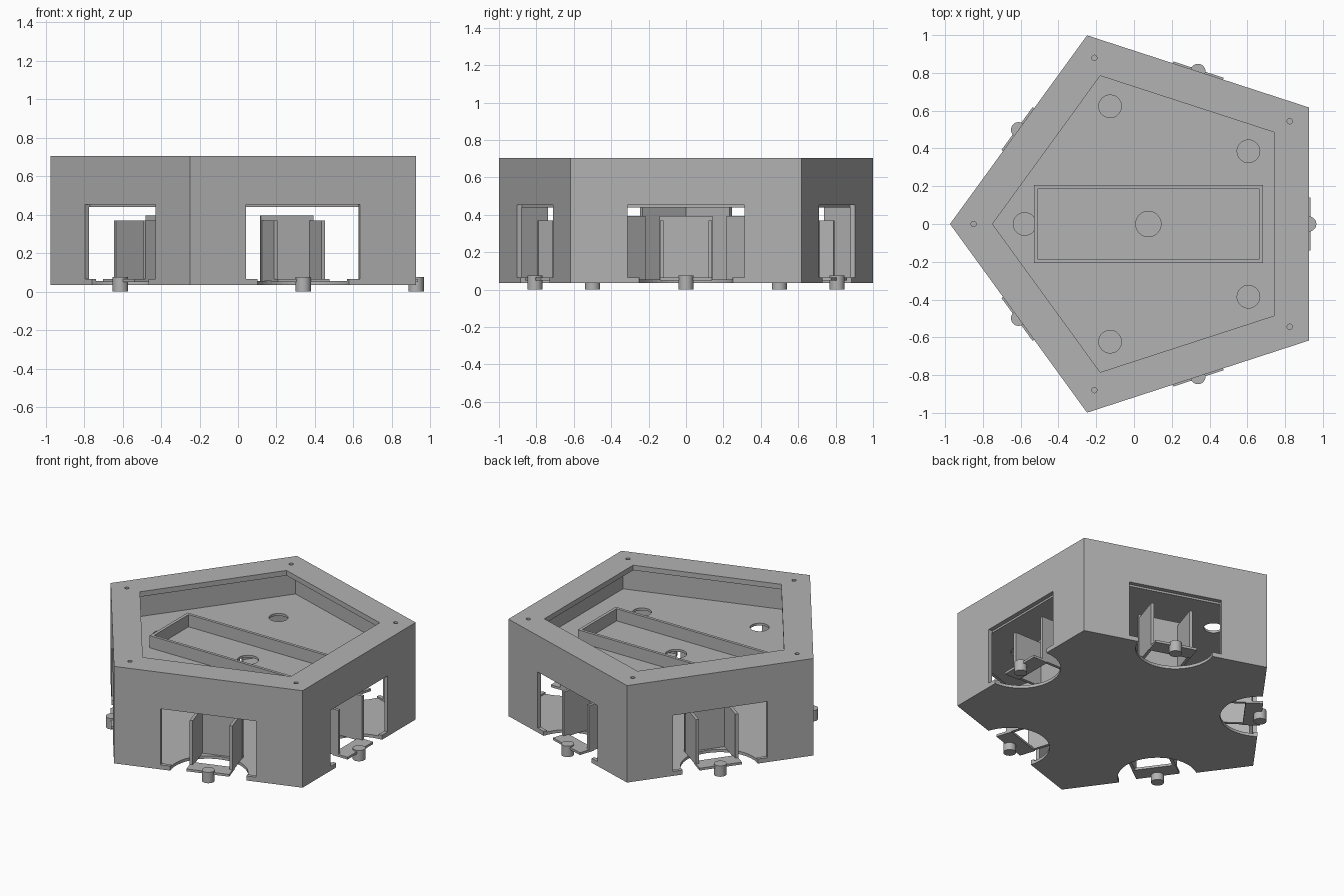
import bpy
import bmesh
from math import pi, cos
from mathutils import Matrix, Vector

old = bpy.data.objects.get("Cube")
if old:
    bpy.data.objects.remove(old)

# One flat grey for the whole body
grey = bpy.data.materials.new("light_grey")
grey.use_nodes = True
colour = (0.45, 0.45, 0.45, 1)
grey.diffuse_color = colour
grey.node_tree.nodes["Principled BSDF"].inputs["Base Color"].default_value = colour

# Main dimensions
CENTRE = Matrix.Translation((0.076, 0, 0))
RADIUS = 1.05
APOTHEM = RADIUS * cos(pi / 5)
WALL = 0.025
BASE, TOP = 0.035, 0.705
SHELF_LOW, SHELF_TOP = 0.44, 0.456


def finish(name, bm):
    mesh = bpy.data.meshes.new(name)
    bm.to_mesh(mesh)
    bm.free()
    mesh.materials.append(grey)
    obj = bpy.data.objects.new(name, mesh)
    bpy.context.collection.objects.link(obj)
    return obj


def prism(name, radius, z0, z1, sides=5, matrix=CENTRE, x=0):
    """Upright prism; its first corner points along -x for a pentagon."""
    bm = bmesh.new()
    spin = Matrix.Rotation(pi / 2, 4, 'Z')
    bmesh.ops.create_cone(bm, cap_ends=True, segments=sides, radius1=radius,
                          radius2=radius, depth=z1 - z0, matrix=spin)
    # Turn the first corner onto the -x axis
    first = max(bm.verts, key=lambda v: v.co.x if abs(v.co.y) < 1e-4 else -9)
    if first.co.x > 0:
        bmesh.ops.rotate(bm, verts=bm.verts, matrix=Matrix.Rotation(pi, 3, 'Z'))
    if sides == 5 and not any(abs(v.co.x + radius) < 1e-4 for v in bm.verts):
        a = Vector(bm.verts[0].co.xy).angle_signed(Vector((-1, 0)))
        bmesh.ops.rotate(bm, verts=bm.verts, matrix=Matrix.Rotation(-a, 3, 'Z'))
    bm.transform(matrix @ Matrix.Translation((x, 0, (z0 + z1) / 2)))
    return finish(name, bm)


def box(name, x, y, z, matrix=CENTRE):
    """Box from three (low, high) ranges."""
    bm = bmesh.new()
    bmesh.ops.create_cube(bm, size=1)
    for v in bm.verts:
        v.co = [lo + (hi - lo) * (c + 0.5) for c, (lo, hi) in zip(v.co, (x, y, z))]
    bm.transform(matrix)
    return finish(name, bm)


def cut(target, cutters):
    for c in cutters:
        c.hide_render = True
        mod = target.modifiers.new("cut", 'BOOLEAN')
        mod.operation = 'DIFFERENCE'
        mod.solver = 'EXACT'
        mod.object = c
    deps = bpy.context.evaluated_depsgraph_get()
    mesh = bpy.data.meshes.new_from_object(target.evaluated_get(deps))
    target.modifiers.clear()
    target.data = mesh
    for c in cutters:
        bpy.data.objects.remove(c)


def turned(i, offset=0):
    return CENTRE @ Matrix.Rotation(i * 2 * pi / 5 + offset, 4, 'Z')


# Hollow pentagonal shell with a rim lip, a shelf and a base plate
shell = prism("shell", RADIUS, BASE, TOP)
inner = RADIUS - WALL / cos(pi / 5)
cutters = [
    prism("rim_opening", 0.825, 0.6, 0.8),
    prism("upper_chamber", inner, SHELF_TOP, 0.67),
    prism("lower_chamber", inner, 0.055, SHELF_LOW),
    prism("centre_hole", 0.067, 0.4, 0.5, 32),
]
for i in range(5):
    side, corner = turned(i), turned(i, pi)
    cutters += [
        box("window", (APOTHEM - 0.03, APOTHEM + 0.1), (-0.312, 0.312), (0.066, 0.453), side),
        prism("base_notch", 0.25, 0, 0.1, 48, side, APOTHEM),
        prism("shelf_hole", 0.06, 0.4, 0.5, 32, corner, 0.655),
        prism("screw_hole", 0.014, 0.6, 0.8, 16, corner, 0.925),
    ]
cut(shell, cutters)

# Rectangular tray frame standing on the shelf
tray = box("tray_frame", (-0.606, 0.606), (-0.207, 0.207), (SHELF_LOW + 0.01, 0.54))
cut(tray, [box("tray_inside", (-0.585, 0.585), (-0.187, 0.187), (SHELF_TOP, 0.6))])
shell_hole = prism("tray_hole", 0.067, 0.4, 0.5, 32)
cut(tray, [shell_hole])

# Bracket, foot and peg in every window
for i in range(5):
    m = turned(i)
    box("bracket_back", (APOTHEM - 0.285, APOTHEM - 0.265), (-0.143, 0.143), (0.055, 0.395), m)
    for s in (-1, 1):
        box("bracket_side", (APOTHEM - 0.27, APOTHEM - 0.06),
            (s * 0.13 - 0.01, s * 0.13 + 0.01), (0.055, 0.37), m)
    box("foot_plate", (APOTHEM - 0.1, APOTHEM + 0.01), (-0.14, 0.14), (0.05, 0.066), m)
    peg = prism("peg", 0.04, 0, 0.075, 32, m, APOTHEM)
    bpy.ops.object.select_all(action='DESELECT')
    peg.select_set(True)
    bpy.context.view_layer.objects.active = peg
    bpy.ops.object.shade_smooth_by_angle()
